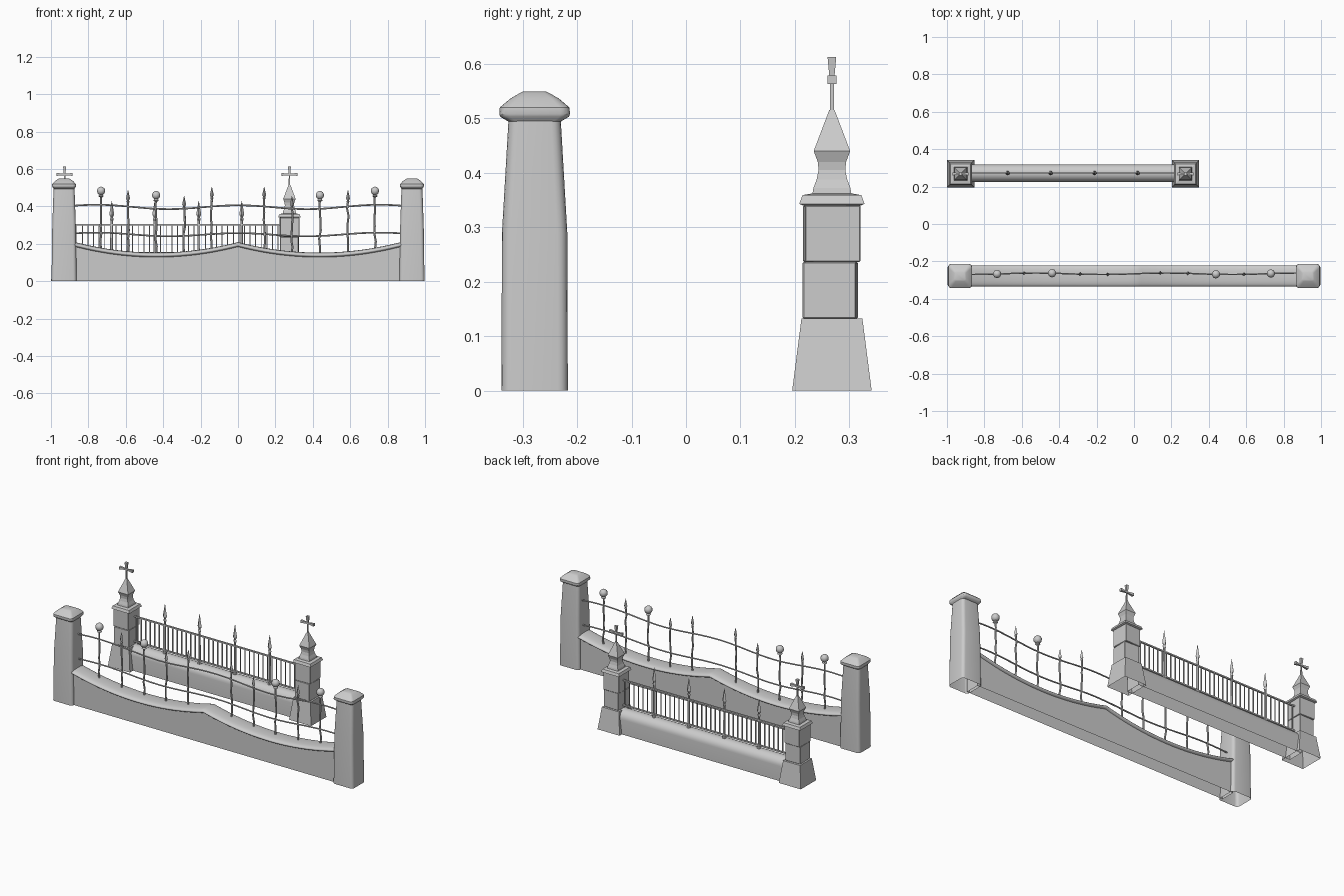
import bpy, bmesh, math, random
from mathutils import Vector, Matrix

if "Cube" in bpy.data.objects:
    bpy.data.objects.remove(bpy.data.objects["Cube"])

random.seed(4)
FY, BY = -0.278, 0.268          # depth of the front and back fences


def finish(bm, name, smooth=None):
    bmesh.ops.recalc_face_normals(bm, faces=bm.faces)
    me = bpy.data.meshes.new(name)
    bm.to_mesh(me)
    bm.free()
    if smooth:
        me.shade_smooth()
        me.set_sharp_from_angle(angle=math.radians(smooth))
    ob = bpy.data.objects.new(name, me)
    bpy.context.collection.objects.link(ob)
    return ob


def add_loft(bm, rings, start=True, end=True, closed=True):
    """Skin a list of equal-length point rings."""
    vs = [[bm.verts.new(p) for p in r] for r in rings]
    n = len(vs[0])
    for a, b in zip(vs, vs[1:]):
        for i in range(n if closed else n - 1):
            j = (i + 1) % n
            bm.faces.new((a[i], a[j], b[j], b[i]))
    if start:
        bm.faces.new(vs[0][::-1])
    if end:
        bm.faces.new(vs[-1])


def rrect(cx, cy, z, hx, hy, r=0.0, n=4):
    """Horizontal rectangle ring with optional rounded corners."""
    if r == 0:
        return [(cx + sx * hx, cy + sy * hy, z) for sx, sy in ((1, 1), (-1, 1), (-1, -1), (1, -1))]
    pts = []
    for k, (sx, sy) in enumerate(((1, 1), (-1, 1), (-1, -1), (1, -1))):
        for i in range(n + 1):
            a = math.pi / 2 * (k + i / n)
            pts.append((cx + sx * (hx - r) + r * math.cos(a), cy + sy * (hy - r) + r * math.sin(a), z))
    return pts


def add_tube(bm, path, radii, n=6):
    """Round tube along a path with a radius at each point."""
    path = [Vector(p) for p in path]
    d = (path[-1] - path[0]).normalized()
    u = d.cross(Vector((0, 1, 0))).normalized()
    v = d.cross(u)
    add_loft(bm, [[p + r * (u * math.cos(t) + v * math.sin(t))
                   for t in (2 * math.pi * i / n for i in range(n))] for p, r in zip(path, radii)])


def add_box(bm, c, size, rot=0):
    m = Matrix.Translation(c) @ Matrix.Rotation(math.radians(rot), 4, 'Z') @ Matrix.Diagonal((*size, 1))
    bmesh.ops.create_cube(bm, size=1, matrix=m)


def add_spear(bm, x, y, z0, z1, w):
    """Spearhead with a narrow collar."""
    h = z1 - z0
    add_tube(bm, [(x, y, z0 + h * t) for t in (0, .08, .16, .3, 1)],
             [w * .6, w * .8, w * .45, w, .0008], 4)


# ---------- front fence ----------
def front_pillar(x):
    bm = bmesh.new()
    add_loft(bm, [rrect(x, FY, z, hx, hy, .018) for z, hx, hy in
                  ((0, .067, .061), (.29, .063, .060), (.497, .056, .048))], start=False)
    finish(bm, "front_pillar", 35)
    bm = bmesh.new()
    add_loft(bm, [rrect(x, FY, z, hx, hy, r) for z, hx, hy, r in
                  ((.494, .055, .048, .014), (.503, .062, .063, .018), (.508, .064, .065, .018),
                   (.520, .063, .064, .018), (.536, .048, .045, .014), (.546, .033, .028, .01),
                   (.549, .027, .022, .008))])
    finish(bm, "front_pillar_cap", 35)


for s in (-1, 1):
    front_pillar(s * .93)


def top_z(x):
    return .153 + .056 * ((abs(x) - .435) / .435) ** 2


xs = [-.88 + 1.76 * i / 48 for i in range(49)]

# Wall body follows the double sag
bm = bmesh.new()
add_loft(bm, [[(x, FY - .043, 0), (x, FY - .043, top_z(x) - .015),
               (x, FY + .043, top_z(x) - .015), (x, FY + .043, 0)] for x in xs], closed=False)
finish(bm, "front_wall", 30)

# Rounded coping
bm = bmesh.new()
arc = [(.056 * math.copysign(abs(math.cos(t)) ** .7, math.cos(t)), .0145 * math.sin(t))
       for t in (2 * math.pi * i / 20 for i in range(20))]
add_loft(bm, [[(x, FY + a, top_z(x) - .0145 + b) for a, b in arc] for x in xs])
finish(bm, "front_coping", 50)

# Wavy rails
RY = FY + .012


def rail_y(x):
    return RY + .004 * math.sin(9 * x)


for name, base, amp in (("front_upper_rail", .395, .011), ("front_lower_rail", .248, .009)):
    bm = bmesh.new()
    add_tube(bm, [(x, rail_y(x), base + amp * math.cos(2 * math.pi * x / .62 * (.62 / .75)) + .004 * abs(x))
                  for x in xs], [.0045] * len(xs))
    finish(bm, name, 50)

# Crooked bars with ball or spear tops: distance from centre, top, kind
for u, top, kind in ((.14, .505, "spear"), (.288, .455, "spear"), (.438, .483, "ball"),
                     (.588, .487, "spear"), (.732, .506, "ball")):
    for s in (-1, 1):
        x, y = s * u, rail_y(s * u)
        head = top - (.045 if kind == "ball" else .065)
        z0 = top_z(x) - .01
        bm = bmesh.new()
        zs = [z0 + (head + .005 - z0) * i / 7 for i in range(8)]
        path = [(x + (random.uniform(-.005, .005) if 0 < i < 7 else 0), y, z) for i, z in enumerate(zs)]
        add_tube(bm, path, [.0055] * 8)
        finish(bm, "front_bar", 50)
        bm = bmesh.new()
        if kind == "ball":
            add_tube(bm, [(x, y, head - .012), (x, y, head - .006), (x, y, head + .002)], [.007, .015, .009], 8)
            bmesh.ops.create_uvsphere(bm, u_segments=10, v_segments=7, radius=.023,
                                      matrix=Matrix.Translation((x, y, head + .022)))
        else:
            add_spear(bm, x, y, head, top, .011)
        finish(bm, "front_" + kind, 40)


# ---------- back fence ----------
def back_pillar(x, turn):
    bm = bmesh.new()
    add_loft(bm, [rrect(x, BY, 0, .073, .073), rrect(x, BY, .132, .056, .056)], start=False)
    finish(bm, "back_pillar_base")
    for z, h, dy, rot in ((.1845, .049, -.003, turn), (.2885, .051, 0, -turn)):
        bm = bmesh.new()
        add_box(bm, (x, BY + dy, z), (2 * h, 2 * h, .104), rot)
        bmesh.ops.bevel(bm, geom=bm.edges[:], offset=.002, segments=1, affect='EDGES')
        finish(bm, "back_pillar_block")
    # cap and spire
    bm = bmesh.new()
    add_loft(bm, [rrect(x, BY, z, h, h) for z, h in
                  ((.340, .053), (.343, .060), (.359, .054), (.362, .037))])
    finish(bm, "back_pillar_cap")
    bm = bmesh.new()
    add_loft(bm, [rrect(x, BY, z, h, h) for z, h in
                  ((.360, .036), (.372, .034), (.388, .028), (.405, .0245), (.42, .026),
                   (.440, .0335), (.515, .005))])
    finish(bm, "back_pillar_spire")
    # cross with flared arms
    bm = bmesh.new()
    add_loft(bm, [rrect(x, BY, z, h, h) for z, h in ((.505, .004), (.57, .0035), (.58, .005), (.613, .008))])
    for s in (-1, 1):
        add_loft(bm, [[(x + s * d, BY + a * h, .571 + b * h) for a, b in ((1, 1), (-1, 1), (-1, -1), (1, -1))]
                      for d, h in ((0, .0045), (.012, .0045), (.043, .008))])
    finish(bm, "back_pillar_cross")


back_pillar(-.927, 1.5)
back_pillar(.275, -2)

# Low wall with a rounded top
X0, X1 = -.885, .235
bm = bmesh.new()
prof = [(.047, 0)] + [(.047 * math.cos(t), .088 + .047 * math.sin(t))
                      for t in (math.pi * i / 14 for i in range(15))] + [(-.047, 0)]
add_loft(bm, [[(x, BY + .004 + a, b) for a, b in prof] for x in (X0, X1)], closed=False)
finish(bm, "back_wall", 40)

# Railing: two rails and thin pickets
bm = bmesh.new()
for z in (.302, .152):
    add_box(bm, ((X0 + X1) / 2, BY + .004, z), (X1 - X0, .009, .008))
finish(bm, "back_rails")
bm = bmesh.new()
for i in range(37):
    add_box(bm, (-.862 + 1.076 * i / 36, BY + .004, .227), (.005, .005, .148))
finish(bm, "back_pickets")

# Spear posts with small feet
for x in (-.675, -.445, -.21, .02):
    y = BY + .004
    bm = bmesh.new()
    add_tube(bm, [(x, y, z) for z in (.125, .148, .15, .345)], [.012, .011, .007, .0065], 6)
    add_spear(bm, x, y, .325, .43, .0135)
    finish(bm, "back_spear_post")
